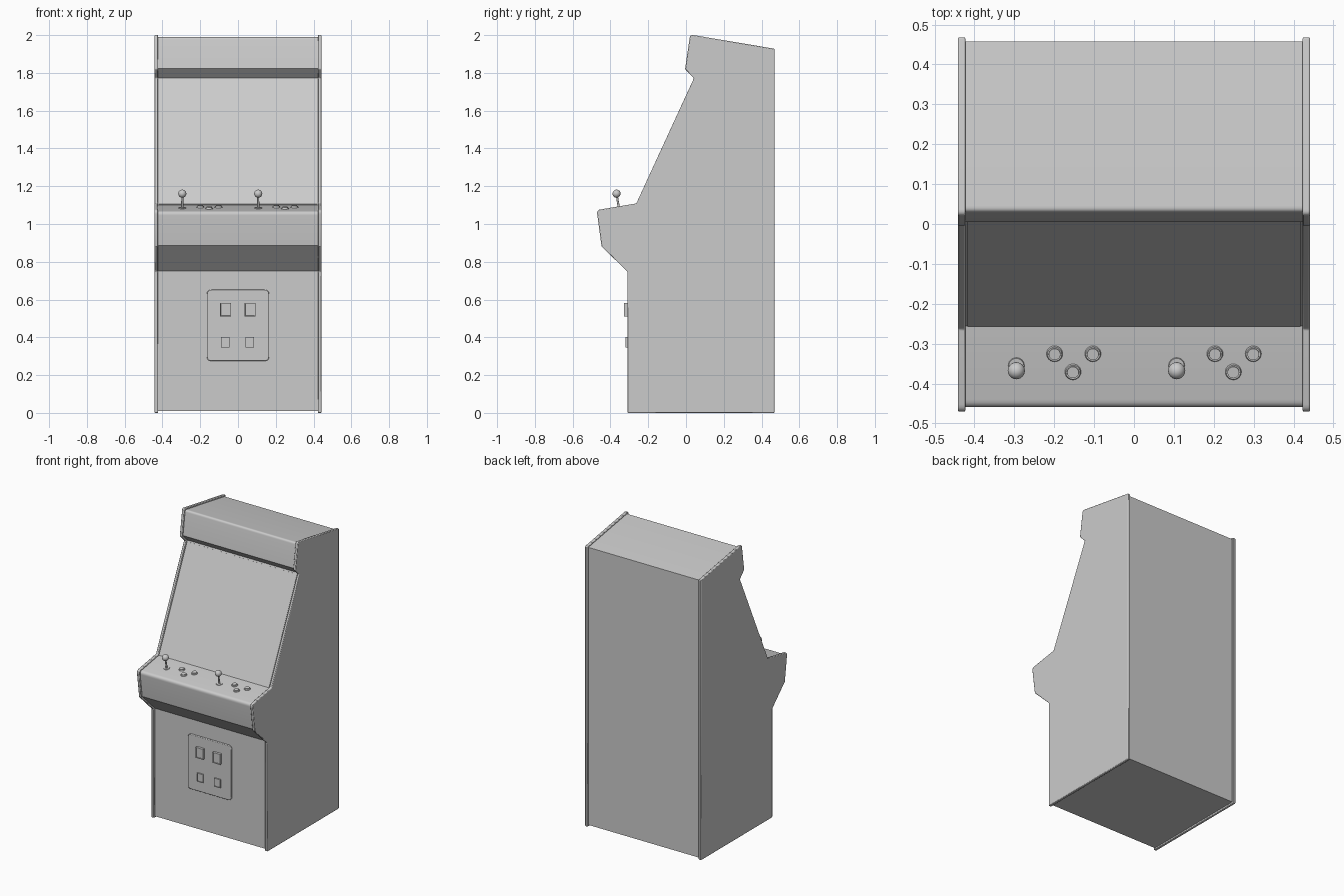
import bpy, bmesh, math
from mathutils import Vector, Matrix

if "Cube" in bpy.data.objects:
    bpy.data.objects.remove(bpy.data.objects["Cube"])

# Cabinet side outline as (y, z, corner radius), counter-clockwise
OUTLINE = [(-0.31, 0, 0), (0.468, 0, 0), (0.468, 1.928, 0), (0.022, 2.003, 0.015),
           (-0.005, 1.82, 0), (0.042, 1.772, 0), (-0.263, 1.109, 0),
           (-0.473, 1.074, 0.022), (-0.447, 0.881, 0), (-0.31, 0.748, 0)]


def inset(points, d):
    """Move every edge of a closed outline inward by d."""
    out = []
    for i, (y, z, r) in enumerate(points):
        p = Vector((y, z))
        a = (p - Vector(points[i - 1][:2])).normalized()
        b = (Vector(points[(i + 1) % len(points)][:2]) - p).normalized()
        n1, n2 = Vector((-a.y, a.x)), Vector((-b.y, b.x))
        q = p + (n1 + n2) * d / (1 + n1.dot(n2))
        out.append((q.x, q.y, r))
    return out


def fillet(points, steps=5):
    """Round the corners that carry a radius."""
    out = []
    for i, (y, z, r) in enumerate(points):
        p = Vector((y, z))
        if r == 0:
            out.append(p)
            continue
        a = (Vector(points[i - 1][:2]) - p).normalized()
        b = (Vector(points[(i + 1) % len(points)][:2]) - p).normalized()
        t = r / math.tan(a.angle(b) / 2)
        s, e = p + a * t, p + b * t
        for k in range(steps + 1):
            u = k / steps
            out.append(s * (1 - u) ** 2 + p * 2 * u * (1 - u) + e * u * u)
    return out


def finish(name, bm, bevel=0, segments=2):
    bmesh.ops.recalc_face_normals(bm, faces=bm.faces)
    me = bpy.data.meshes.new(name)
    bm.to_mesh(me)
    bm.free()
    ob = bpy.data.objects.new(name, me)
    bpy.context.collection.objects.link(ob)
    if bevel:
        m = ob.modifiers.new("edge_round", 'BEVEL')
        m.width, m.segments, m.limit_method = bevel, segments, 'ANGLE'
        m.angle_limit = math.radians(40)
    bpy.ops.object.select_all(action='DESELECT')
    ob.select_set(True)
    bpy.context.view_layer.objects.active = ob
    bpy.ops.object.shade_smooth_by_angle(angle=math.radians(35))
    return ob


def extrude(name, start, shift, bevel=0):
    """Solid made by sweeping a closed loop of 3D points along shift."""
    bm = bmesh.new()
    face = bm.faces.new([bm.verts.new(p) for p in start])
    new = bmesh.ops.extrude_face_region(bm, geom=[face], use_keep_orig=True)["geom"]
    bmesh.ops.translate(bm, vec=shift, verts=[v for v in new if isinstance(v, bmesh.types.BMVert)])
    return finish(name, bm, bevel)


def add_cylinder(bm, matrix, x, y, z0, z1, r0, r1=None, sides=24):
    bmesh.ops.create_cone(bm, cap_ends=True, segments=sides, radius1=r0,
                          radius2=r0 if r1 is None else r1, depth=z1 - z0,
                          matrix=matrix @ Matrix.Translation((x, y, (z0 + z1) / 2)))


# Side panels with rounded edge trim
for side, x in (("left", -0.4415), ("right", 0.4225)):
    extrude(f"{side}_side_panel", [(x, p.x, p.y) for p in fillet(OUTLINE)], (0.019, 0, 0), 0.004)

# Main body, slightly inset between the side panels
INNER = inset(OUTLINE, 0.01)
extrude("cabinet_body", [(-0.424, p.x, p.y) for p in fillet(INNER)], (0.848, 0, 0))

# Screen glass lying on the sloped face
top, low = Vector((0, *INNER[5][:2])), Vector((0, *INNER[6][:2]))
along = (top - low).normalized()
out = Vector((0, -along.z, along.y))
a, b = low + along * 0.004, top - along * 0.01
glass = [Vector((x, 0, 0)) + p for x, p in ((-0.417, a), (0.417, a), (0.417, b), (-0.417, b))]
extrude("screen_glass", glass, out * 0.003)

# Control deck frame: origin on the sloped deck surface, local z is its normal
front, rear = INNER[7], INNER[6]
slope = math.atan2(rear[1] - front[1], rear[0] - front[0])
DECK_Y = -0.355
deck_z = front[1] + (DECK_Y - front[0]) * math.tan(slope)

for player, x0 in (("left", -0.295), ("right", 0.107)):
    deck = Matrix.Translation((x0, DECK_Y, deck_z)) @ Matrix.Rotation(slope, 4, 'X')

    # Joystick: washer, shaft and ball
    bm = bmesh.new()
    add_cylinder(bm, deck, 0, 0, -0.002, 0.004, 0.021, 0.019)
    add_cylinder(bm, deck, 0, 0, 0, 0.07, 0.006, 0.005, 16)
    bmesh.ops.create_uvsphere(bm, u_segments=24, v_segments=14, radius=0.0215,
                              matrix=deck @ Matrix.Translation((0, 0, 0.078)))
    finish(f"{player}_joystick", bm)

    # Three push buttons: outer collar and plunger
    for i, (bx, by) in enumerate(((0.096, 0.03), (0.142, -0.016), (0.192, 0.03)), 1):
        bm = bmesh.new()
        add_cylinder(bm, deck, bx, by, -0.002, 0.006, 0.021, 0.018)
        add_cylinder(bm, deck, bx, by, 0, 0.010, 0.0155, 0.0145)
        finish(f"{player}_button_{i}", bm)

# Coin door plate with rounded corners
plate = fillet([(-0.165, 0.275, 0.025), (0.165, 0.275, 0.025),
                (0.165, 0.652, 0.025), (-0.165, 0.652, 0.025)])
extrude("coin_door", [(p.x, -0.298, p.y) for p in plate], (0, -0.012, 0), 0.003)

# Coin slots above and return cups below, each a raised frame with a sunken face
for kind, w, h, z, y_out, rim in (("coin_slot", 0.058, 0.072, 0.546, -0.327, 0.006),
                                  ("coin_return", 0.046, 0.058, 0.374, -0.319, 0.004)):
    for side, x in (("left", -0.067), ("right", 0.063)):
        bm = bmesh.new()
        depth = -0.305 - y_out
        bmesh.ops.create_cube(bm, size=1, matrix=Matrix.Translation((x, y_out + depth / 2, z))
                              @ Matrix.Diagonal((w, depth, h, 1)))
        face = min(bm.faces, key=lambda f: f.calc_center_median().y)
        bmesh.ops.inset_region(bm, faces=[face], thickness=rim)
        bmesh.ops.inset_region(bm, faces=[face], thickness=0.001, depth=-0.004)
        finish(f"{side}_{kind}", bm)
